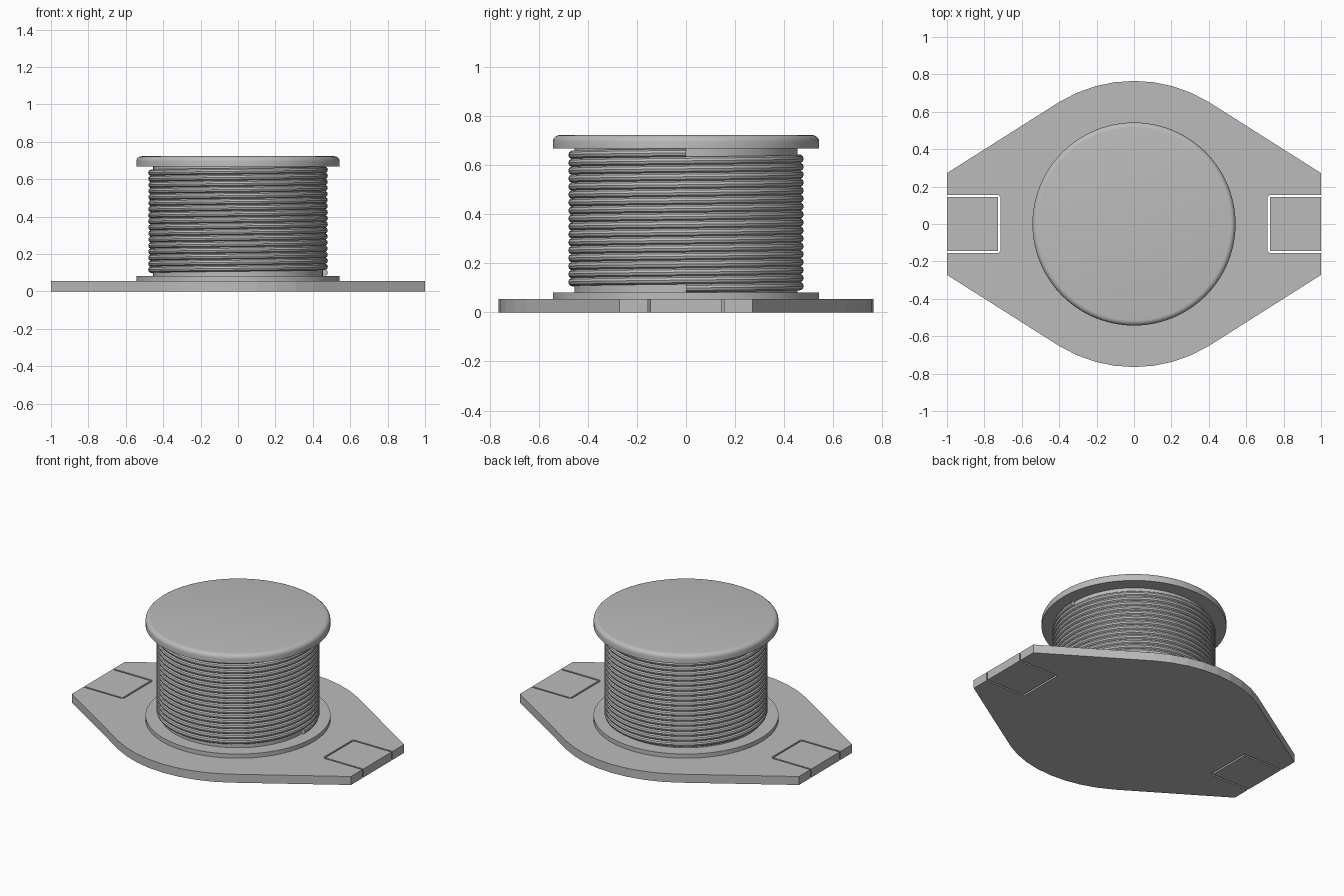
import bpy
import bmesh
from math import sin, cos, pi, radians

cube = bpy.data.objects.get("Cube")
if cube:
    bpy.data.objects.remove(cube, do_unlink=True)

# Single grey material
GREY = (0.5, 0.5, 0.5, 1)
grey = bpy.data.materials.new("plain grey")
grey.use_nodes = True
grey.diffuse_color = GREY
grey.node_tree.nodes["Principled BSDF"].inputs["Base Color"].default_value = GREY


def make_object(name, bm, smooth=False):
    bmesh.ops.recalc_face_normals(bm, faces=bm.faces)
    mesh = bpy.data.meshes.new(name)
    bm.to_mesh(mesh)
    bm.free()
    obj = bpy.data.objects.new(name, mesh)
    bpy.context.collection.objects.link(obj)
    mesh.materials.append(grey)
    if smooth:
        bpy.ops.object.select_all(action="DESELECT")
        obj.select_set(True)
        bpy.context.view_layer.objects.active = obj
        bpy.ops.object.shade_smooth_by_angle(angle=radians(35))
    return obj


def extrude_outline(name, outline, bottom, top):
    bm = bmesh.new()
    face = bm.faces.new([bm.verts.new((x, y, bottom)) for x, y in outline])
    moved = bmesh.ops.extrude_face_region(bm, geom=[face])["geom"]
    verts = [v for v in moved if isinstance(v, bmesh.types.BMVert)]
    bmesh.ops.translate(bm, verts=verts, vec=(0, 0, top - bottom))
    return make_object(name, bm)


def lathe(name, profile, segments=96):
    bm = bmesh.new()
    verts = [bm.verts.new((r, 0, z)) for r, z in profile]
    edges = [bm.edges.new(pair) for pair in zip(verts, verts[1:])]
    bmesh.ops.spin(bm, geom=verts + edges, cent=(0, 0, 0), axis=(0, 0, 1),
                   angle=2 * pi, steps=segments)
    bmesh.ops.remove_doubles(bm, verts=bm.verts, dist=1e-4)
    return make_object(name, bm, smooth=True)


# Base plate: round front and back, tapering to squared ends with open slots
PLATE_TOP = 0.055
SLOT_X, SLOT_Y, TAB_X, TAB_Y = 0.715, 0.155, 0.727, 0.144
CORNER = 0.012
arc = [radians(31.5 * (1 - i / 4)) for i in range(9)]
back_arc = [(0.765 * sin(a), 0.765 * cos(a)) for a in arc]
notch = [(1, SLOT_Y), (SLOT_X + CORNER, SLOT_Y), (SLOT_X, SLOT_Y - CORNER)]
right_end = [(1, -0.272)] + [(x, -y) for x, y in notch] + notch[::-1] + [(1, 0.272)]
half = right_end + back_arc
extrude_outline("base_plate", half + [(-x, -y) for x, y in half], 0, PLATE_TOP)

# Loose tabs filling the slots at both ends
for side, name in ((1, "left_tab"), (-1, "right_tab")):
    extrude_outline(name, [(side * x, y) for x, y in (
        (TAB_X, -TAB_Y), (1, -TAB_Y), (1, TAB_Y), (TAB_X, TAB_Y))], 0, PLATE_TOP)

# Spool: lower flange, core and upper flange with a rounded rim
FLANGE_R, LOW, HIGH, TOP = 0.543, 0.082, 0.668, 0.723
lathe("lower_flange", [(0, PLATE_TOP), (FLANGE_R, PLATE_TOP), (FLANGE_R, LOW), (0, LOW)])
lathe("spool_core", [(0, LOW), (0.455, LOW), (0.455, HIGH), (0, HIGH)])
ROUND = 0.028
rim = [(FLANGE_R - ROUND * (1 - cos(a)), TOP - ROUND * (1 - sin(a)))
       for a in (pi / 2 * i / 5 for i in range(6))]
lathe("upper_flange", [(0, HIGH), (FLANGE_R, HIGH)] + rim + [(0, TOP)])

# Wound cable: a helix swept with a round section
TURNS, STEPS, WIRE = 17, 48, 0.0175
COIL_R = 0.48 - WIRE
count = TURNS * STEPS
start, end = LOW + WIRE, HIGH - WIRE
bm = bmesh.new()
rings = []
for i in range(count + 1):
    turn = 2 * pi * i / STEPS
    z = start + (end - start) * i / count
    ring = []
    for k in range(10):
        a = 2 * pi * k / 10
        r = COIL_R + WIRE * cos(a)
        ring.append(bm.verts.new((r * cos(turn), r * sin(turn), z + WIRE * sin(a))))
    rings.append(ring)
for lower, upper in zip(rings, rings[1:]):
    for k in range(10):
        n = (k + 1) % 10
        bm.faces.new((lower[k], lower[n], upper[n], upper[k]))
bm.faces.new(rings[0])
bm.faces.new(rings[-1])
make_object("wound_cable", bm, smooth=True)
